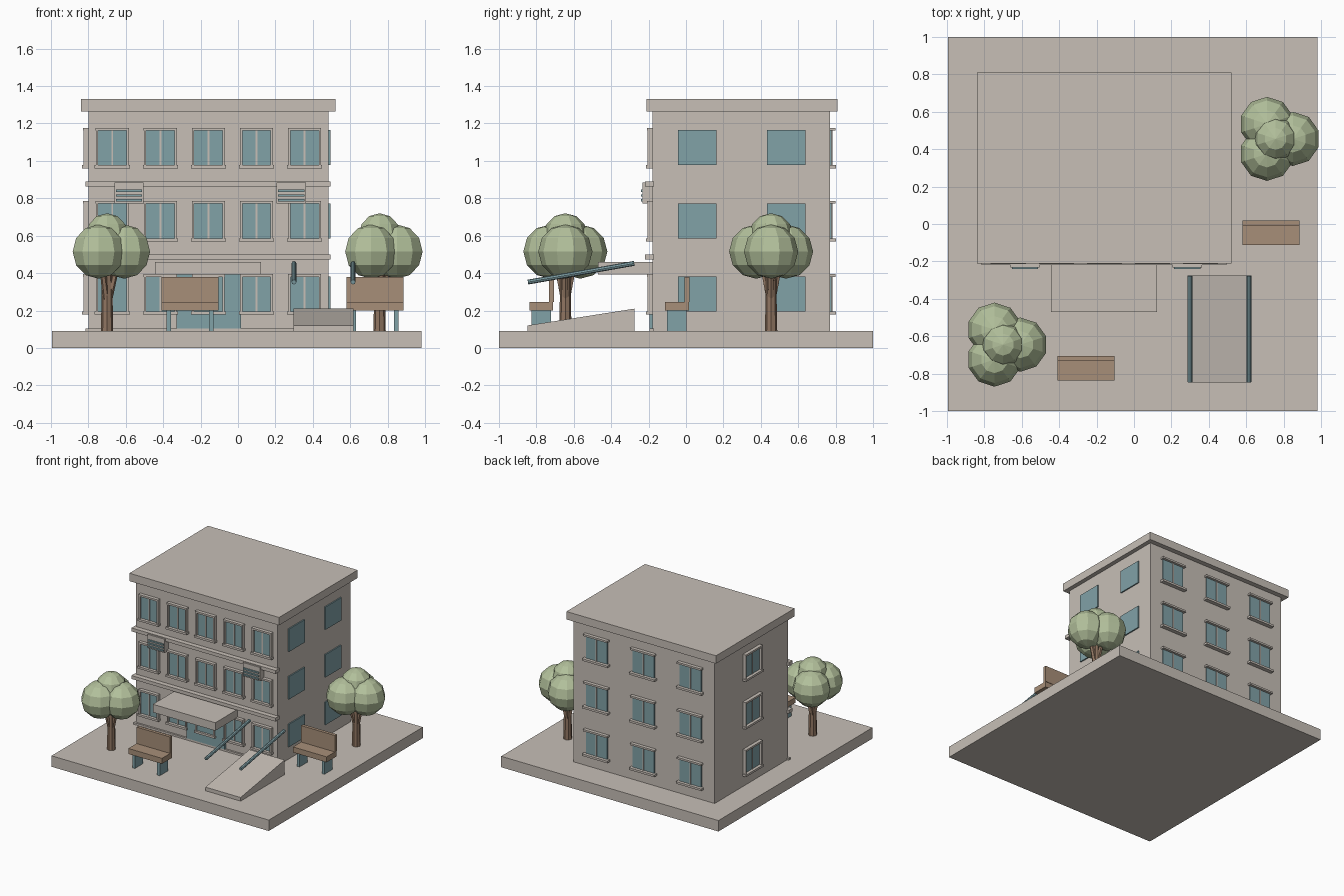
import bpy, bmesh, math
from mathutils import Matrix, Vector

if "Cube" in bpy.data.objects:
    bpy.data.objects.remove(bpy.data.objects["Cube"])


def material(name, rgb):
    m = bpy.data.materials.new(name)
    m.diffuse_color = (*rgb, 1)
    m.use_nodes = True
    m.node_tree.nodes["Principled BSDF"].inputs["Base Color"].default_value = m.diffuse_color
    return m


STONE = material("warm grey stone", (0.57, 0.52, 0.47))
TEAL = material("muted teal", (0.22, 0.36, 0.39))
LEAF = material("sage leaf", (0.45, 0.53, 0.33))
WOOD = material("bench wood", (0.39, 0.275, 0.19))
BARK = material("bark brown", (0.28, 0.18, 0.12))


def finish(bm, name, mat):
    bmesh.ops.recalc_face_normals(bm, faces=bm.faces)
    me = bpy.data.meshes.new(name)
    bm.to_mesh(me)
    bm.free()
    me.materials.append(mat)
    ob = bpy.data.objects.new(name, me)
    bpy.context.collection.objects.link(ob)
    return ob


def add_box(bm, x, y, z, mtx=Matrix()):
    """Box from (min, max) pairs, moved by a matrix."""
    c = Vector([sum(p) / 2 for p in (x, y, z)])
    s = [p[1] - p[0] for p in (x, y, z)]
    bmesh.ops.create_cube(bm, size=1, matrix=mtx @ Matrix.Translation(c) @ Matrix.Diagonal((*s, 1)))


def box(name, mat, x, y, z):
    bm = bmesh.new()
    add_box(bm, x, y, z)
    return finish(bm, name, mat)


def add_rod(bm, a, b, r1, r2, sides=8):
    a, b = Vector(a), Vector(b)
    d = b - a
    m = Matrix.Translation((a + b) / 2) @ d.to_track_quat('Z', 'Y').to_matrix().to_4x4()
    bmesh.ops.create_cone(bm, cap_ends=True, segments=sides, radius1=r1, radius2=r2,
                          depth=d.length, matrix=m)


# Main masses
G = 0.09
box("plaza_base", STONE, (-0.995, 0.98), (-1, 1), (0, G))
box("building_walls", STONE, (-0.80, 0.485), (-0.18, 0.77), (G, 1.28))
box("roof_slab", STONE, (-0.84, 0.52), (-0.21, 0.81), (1.265, 1.33))
for i, z in enumerate((0.472, 0.863)):
    box(f"facade_band_{i}", STONE, (-0.815, 0.495), (-0.22, -0.17), (z, z + 0.028))
box("facade_plinth", STONE, (-0.815, 0.495), (-0.195, -0.17), (G, 0.105))

# Entrance
box("entrance_canopy", STONE, (-0.445, 0.123), (-0.47, -0.17), (0.392, 0.458))
box("entrance_door", TEAL, (-0.33, 0.015), (-0.196, -0.17), (0.105, 0.392))


# Windows: local x runs along the wall, local -y points outwards
def windows(name, places, width, jambs):
    glass, frame = bmesh.new(), bmesh.new()
    h = width / 2
    for m in places:
        for floor in range(3):
            z0 = 0.195 + 0.391 * floor
            z1 = z0 + 0.187
            add_box(glass, (-h, h), (-0.008, 0.01), (z0, z1), m)
            add_box(frame, (-0.005, 0.005), (-0.014, 0.01), (z0, z1), m)
            add_box(frame, (-h - 0.013, h + 0.013), (-0.028, 0.01), (z1 - 0.002, z1 + 0.013), m)
            add_box(frame, (-h - 0.018, h + 0.018), (-0.033, 0.01), (z0 - 0.017, z0), m)
            if jambs:
                for s in (-1, 1):
                    x = sorted((s * h, s * (h + 0.011)))
                    add_box(frame, x, (-0.026, 0.01), (z0, z1), m)
    finish(glass, name + "_window_glass", TEAL)
    finish(frame, name + "_window_frames", STONE)


T, R = Matrix.Translation, Matrix.Rotation
windows("front", [T((-0.672 + 0.257 * i, -0.18, 0)) for i in range(5)], 0.152, True)
windows("back", [T((-0.158 + 0.427 * i, 0.77, 0)) @ R(math.pi, 4, 'Z') for i in (-1, 0, 1)], 0.195, False)
windows("left", [T((-0.80, 0.295, 0)) @ R(-math.pi / 2, 4, 'Z')], 0.195, True)
bm = bmesh.new()
for y in (0.06, 0.535):
    for f in range(3):
        z0 = 0.195 + 0.391 * f
        add_box(bm, (0.475, 0.495), (y - 0.103, y + 0.103), (z0, z0 + 0.187))
finish(bm, "right_window_glass", TEAL)

# Wall-mounted cooling units with slats
for i, x in enumerate((-0.582, 0.285)):
    box(f"cooling_unit_{i}", STONE, (x - 0.078, x + 0.078), (-0.232, -0.17), (0.772, 0.885))
    bm = bmesh.new()
    for k in range(3):
        z = 0.79 + 0.025 * k
        add_box(bm, (x - 0.07, x + 0.07), (-0.241, -0.225), (z - 0.006, z + 0.006))
    finish(bm, f"cooling_slats_{i}", TEAL)

# Ramp from a side profile, with two handrails
bm = bmesh.new()
profile = [(-0.847, G - 0.01), (-0.275, G - 0.01), (-0.275, 0.21), (-0.847, 0.12)]
face = bm.faces.new([bm.verts.new((0.297, y, z)) for y, z in profile])
ext = bmesh.ops.extrude_face_region(bm, geom=[face])
bmesh.ops.translate(bm, vec=(0.32, 0, 0), verts=[v for v in ext["geom"] if isinstance(v, bmesh.types.BMVert)])
finish(bm, "ramp", STONE)
for side, x in (("left", 0.299), ("right", 0.615)):
    bm = bmesh.new()
    add_rod(bm, (x, -0.845, 0.352), (x, -0.277, 0.452), 0.013, 0.013)
    finish(bm, f"{side}_handrail", TEAL)

# Benches
for i, (x, y) in enumerate(((-0.257, -0.71), (0.732, 0.015))):
    bm = bmesh.new()
    add_box(bm, (x - 0.153, x + 0.153), (y - 0.128, y), (0.2, 0.245))
    add_box(bm, (x - 0.153, x + 0.153), (y - 0.022, y + 0.004), (0.245, 0.38))
    finish(bm, f"bench_seat_{i}", WOOD)
    bm = bmesh.new()
    for s in (-0.113, 0.113):
        add_box(bm, (x + s - 0.012, x + s + 0.012), (y - 0.117, y - 0.013), (G, 0.2))
    finish(bm, f"bench_legs_{i}", TEAL)

# Trees: trunk with branches, three low blobs and one on top
for i, (x, y) in enumerate(((-0.70, -0.645), (0.757, 0.455))):
    wood, leaf = bmesh.new(), bmesh.new()
    add_rod(wood, (x, y, G), (x, y, 0.45), 0.033, 0.026)
    blobs = [(0, 0, 0.603, 0.117)]
    for k in range(3):
        a = math.tau * k / 3
        dx, dy = 0.092 * math.cos(a), 0.092 * math.sin(a)
        blobs.append((dx, dy, 0.515, 0.145))
        add_rod(wood, (x, y, 0.22), (x + dx * 0.6, y + dy * 0.6, 0.45), 0.02, 0.014, 6)
    for dx, dy, z, r in blobs:
        bmesh.ops.create_uvsphere(leaf, u_segments=10, v_segments=6, radius=r, matrix=T((x + dx, y + dy, z)))
    finish(wood, f"tree_trunk_{i}", BARK)
    finish(leaf, f"tree_crown_{i}", LEAF)
